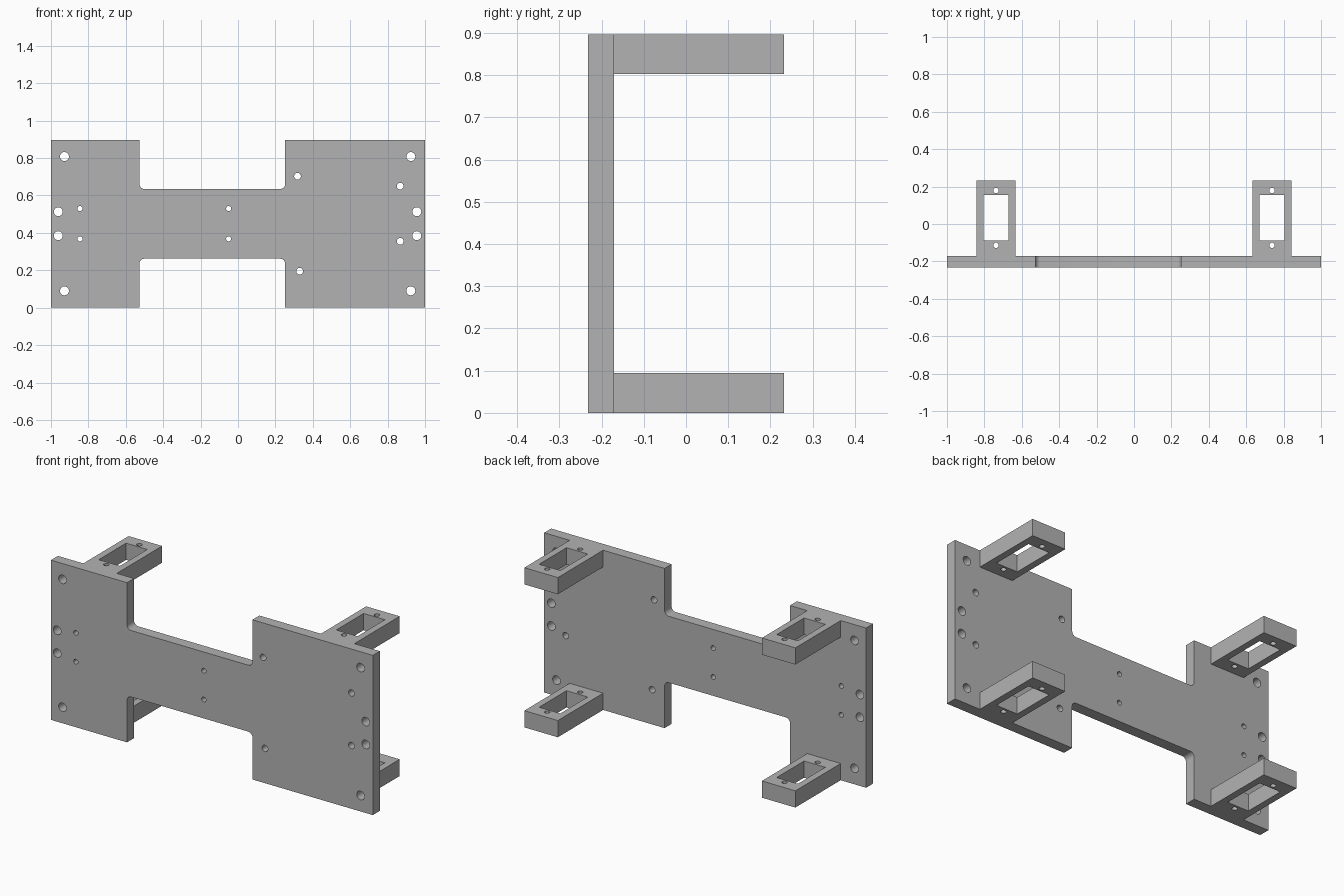
import bpy
import bmesh
from math import cos, sin, pi, radians
from mathutils import Matrix, Vector

cube = bpy.data.objects.get("Cube")
if cube:
    bpy.data.objects.remove(cube, do_unlink=True)

grey = bpy.data.materials.new("plain grey")
grey.use_nodes = True
grey.diffuse_color = (0.45, 0.45, 0.45, 1)
grey.node_tree.nodes["Principled BSDF"].inputs["Base Color"].default_value = (0.45, 0.45, 0.45, 1)


def circle(x, y, r, n=24):
    return [(x + r * cos(2 * pi * i / n), y + r * sin(2 * pi * i / n)) for i in range(n)]


def rectangle(x0, x1, y0, y1):
    return [(x0, y0), (x1, y0), (x1, y1), (x0, y1)]


def fillet(cx, cy, r, start, end, n=6):
    angles = [radians(start + (end - start) * i / n) for i in range(n + 1)]
    return [(cx + r * cos(a), cy + r * sin(a)) for a in angles]


def extruded(name, loops, thickness, matrix):
    """Fill an outline with holes, extrude it about its middle and place it."""
    curve = bpy.data.curves.new(name + "_profile", "CURVE")
    curve.dimensions = "2D"
    curve.fill_mode = "BOTH"
    curve.extrude = thickness / 2
    for loop in loops:
        spline = curve.splines.new("POLY")
        spline.points.add(len(loop) - 1)
        for point, (x, y) in zip(spline.points, loop):
            point.co = (x, y, 0, 1)
        spline.use_cyclic_u = True
    helper = bpy.data.objects.new(name + "_helper", curve)
    bpy.context.collection.objects.link(helper)
    deps = bpy.context.evaluated_depsgraph_get()
    mesh = bpy.data.meshes.new_from_object(helper.evaluated_get(deps))
    bpy.data.objects.remove(helper, do_unlink=True)
    bpy.data.curves.remove(curve)

    bm = bmesh.new()
    bm.from_mesh(mesh)
    bmesh.ops.remove_doubles(bm, verts=bm.verts, dist=0.0001)
    bmesh.ops.transform(bm, matrix=matrix, verts=bm.verts)
    bmesh.ops.recalc_face_normals(bm, faces=bm.faces)
    bm.to_mesh(mesh)
    bm.free()
    mesh.name = name
    mesh.materials.clear()
    mesh.materials.append(grey)
    obj = bpy.data.objects.new(name, mesh)
    bpy.context.collection.objects.link(obj)
    bpy.ops.object.select_all(action="DESELECT")
    obj.select_set(True)
    bpy.context.view_layer.objects.active = obj
    bpy.ops.object.shade_smooth_by_angle(angle=radians(30))
    return obj


# Main plate: two wide ends joined by a narrow bridge with rounded inner corners
HEIGHT, FRONT, PLATE_BACK, BACK = 0.897, -0.232, -0.17, 0.232
left_x, right_x, low_z, high_z, r = -0.527, 0.252, 0.262, 0.635, 0.026
outline = [(-1, 0), (left_x, 0)]
outline += fillet(left_x + r, low_z - r, r, 180, 90)
outline += fillet(right_x - r, low_z - r, r, 90, 0)
outline += [(right_x, 0), (1, 0), (1, HEIGHT), (right_x, HEIGHT)]
outline += fillet(right_x - r, high_z + r, r, 0, -90)
outline += fillet(left_x + r, high_z + r, r, -90, -180)
outline += [(left_x, HEIGHT), (-1, HEIGHT)]

# Plate holes: (radius, x positions, z positions)
hole_groups = [
    (0.024, (-0.928, 0.924), (0.09, 0.808)),
    (0.024, (-0.961, 0.956), (0.385, 0.513)),
    (0.0135, (-0.845, -0.05), (0.368, 0.53)),
    (0.018, (0.867,), (0.355, 0.65)),
    (0.018, (0.318,), (0.703,)),
    (0.018, (0.33,), (0.195,)),
]
holes = [circle(x, z, rad) for rad, xs, zs in hole_groups for x in xs for z in zs]
upright = Matrix.Translation((0, (FRONT + PLATE_BACK) / 2, 0)) @ Matrix.Rotation(pi / 2, 4, "X")
extruded("main_plate", [outline] + holes, PLATE_BACK - FRONT, upright)

# Four slotted mounting arms behind the plate
ARM = 0.094
arm_loops = [
    rectangle(-0.104, 0.104, PLATE_BACK, BACK),
    rectangle(-0.066, 0.066, -0.088, 0.155),
    circle(0, 0.179, 0.0145),
    circle(0, -0.114, 0.0145),
]
for side, x in (("right", -0.738), ("left", 0.738)):
    for level, z in (("lower", ARM / 2), ("upper", HEIGHT - ARM / 2)):
        extruded(f"{level}_{side}_arm", arm_loops, ARM, Matrix.Translation(Vector((x, 0, z))))
